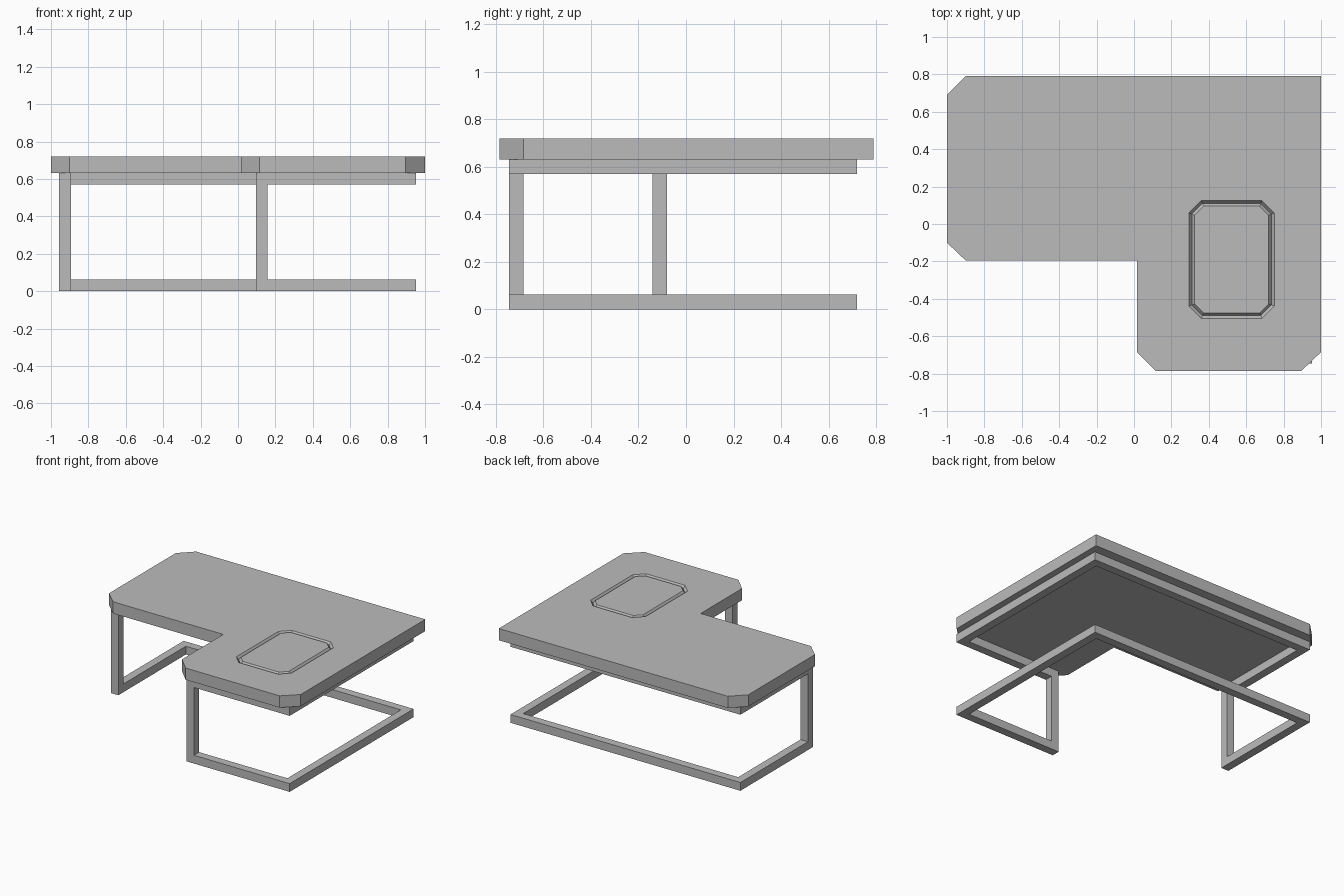
import bpy
import bmesh
from mathutils import Vector

if "Cube" in bpy.data.objects:
    bpy.data.objects.remove(bpy.data.objects["Cube"], do_unlink=True)

grey = bpy.data.materials.new("plain grey")
grey.use_nodes = True
colour = (0.5, 0.5, 0.5, 1)
grey.diffuse_color = colour
grey.node_tree.nodes["Principled BSDF"].inputs["Base Color"].default_value = colour


def finish(bm, name):
    bmesh.ops.remove_doubles(bm, verts=bm.verts[:], dist=0.0005)
    bmesh.ops.recalc_face_normals(bm, faces=bm.faces[:])
    mesh = bpy.data.meshes.new(name)
    bm.to_mesh(mesh)
    bm.free()
    mesh.materials.append(grey)
    obj = bpy.data.objects.new(name, mesh)
    bpy.context.collection.objects.link(obj)
    return obj


def ring(bm, points, z):
    return [bm.verts.new((x, y, z)) for x, y in points]


def bridge(bm, a, b):
    for i in range(len(a)):
        j = (i + 1) % len(a)
        bm.faces.new((a[i], a[j], b[j], b[i]))


def edge_loop(bm, verts):
    pairs = zip(verts, verts[1:] + verts[:1])
    return [bm.edges.get(p) or bm.edges.new(p) for p in pairs]


def octagon(cx, cy, hx, hy, cut):
    quarter = [(hx, hy - cut), (hx - cut, hy)]
    pts = quarter + [(-x, y) for x, y in reversed(quarter)]
    return [(cx + x, cy + y) for x, y in pts + [(-x, -y) for x, y in pts]]


# L-shaped top with chamfered ends and an engraved V groove
top_z, under_z = 0.72, 0.632
outline = [(-1, -0.1), (-0.9, -0.195), (0.015, -0.195), (0.015, -0.685),
           (0.115, -0.785), (0.895, -0.785), (1, -0.685), (1, 0.79),
           (-0.9, 0.79), (-1, 0.69)]
bm = bmesh.new()
lower, upper = ring(bm, outline, under_z), ring(bm, outline, top_z)
bm.faces.new(lower)
bridge(bm, lower, upper)
rings = [ring(bm, octagon(0.522, -0.19, 0.228 - s, 0.315 - s, 0.066 - s * 0.6), z)
         for s, z in ((0, top_z), (0.015, top_z - 0.02), (0.03, top_z))]
bridge(bm, rings[0], rings[1])
bridge(bm, rings[1], rings[2])
bm.faces.new(rings[2])
bmesh.ops.triangle_fill(bm, use_beauty=True, normal=(0, 0, 1),
                        edges=edge_loop(bm, upper) + edge_loop(bm, rings[0]))
finish(bm, "table_top")

# Square tube bent into one continuous loop with mitred corners
half = 0.031
plan = [(-0.925, -0.11), (-0.925, 0.69), (0.92, 0.69), (0.92, -0.715), (0.126, -0.715)]
path = [Vector((x, y, half)) for x, y in plan]
path += [Vector((x, y, under_z - half)) for x, y in reversed(plan)]
count = len(path)
dirs = [(path[(i + 1) % count] - path[i]).normalized() for i in range(count)]
bm = bmesh.new()
for i, d in enumerate(dirs):
    u = d.orthogonal().normalized()
    if abs(d.z) < 0.5:
        u = Vector((0, 0, 1))
    else:
        u = Vector((1, 0, 0))
    w = d.cross(u)
    corners = [(u * a + w * b) * half for a, b in ((1, 1), (-1, 1), (-1, -1), (1, -1))]
    start = [bm.verts.new(path[i] + o - d * o.dot(dirs[i - 1])) for o in corners]
    end = [bm.verts.new(path[(i + 1) % count] + o - d * o.dot(dirs[(i + 1) % count]))
           for o in corners]
    bridge(bm, start, end)
finish(bm, "tube_frame")
